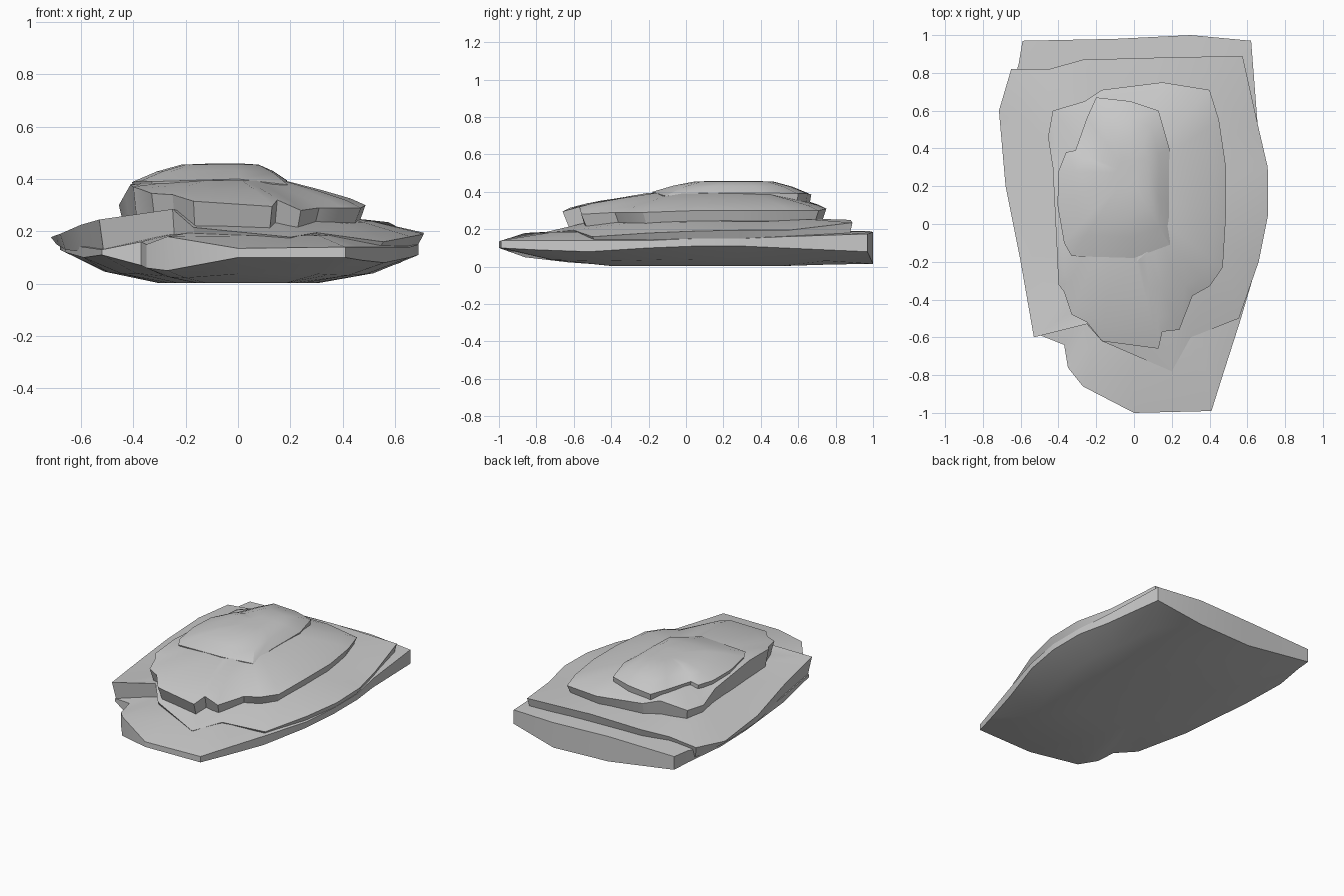
import bpy, bmesh


def slab(name, rim, centre, top, undercut=1.0, bottom=None):
    """Rock layer: rim rows are (x, y, low z, high z); top/bottom rows are (scale, target z, blend)."""
    bm = bmesh.new()
    cx, cy = centre

    def ring(scale, column, target=0.0, blend=0.0):
        return [bm.verts.new((cx + (p[0] - cx) * scale, cy + (p[1] - cy) * scale,
                              p[column] * (1 - blend) + target * blend)) for p in rim]

    rings = []
    for scale, z, blend in reversed(bottom or []):
        rings.append(ring(scale, 2, z, blend))
    rings.append(ring(undercut, 2))
    rings.append(ring(1.0, 3))
    for scale, z, blend in top:
        rings.append(ring(scale, 3, z, blend))
    n = len(rim)
    for a, b in zip(rings, rings[1:]):
        for i in range(n):
            j = (i + 1) % n
            bm.faces.new((a[i], a[j], b[j], b[i]))
    bm.faces.new(rings[-1])
    if bottom:
        bm.faces.new(rings[0][::-1])
    bmesh.ops.triangulate(bm, faces=[f for f in bm.faces if len(f.verts) > 4])
    me = bpy.data.meshes.new(name)
    bm.to_mesh(me)
    bm.free()
    ob = bpy.data.objects.new(name, me)
    bpy.context.collection.objects.link(ob)
    bpy.ops.object.select_all(action='DESELECT')
    bpy.context.view_layer.objects.active = ob
    ob.select_set(True)
    bpy.ops.object.shade_smooth_by_angle(angle=0.45)
    return ob


# bottom slab with dished underside, pointed nose and back ledge
slab("base_slab", [
    (0, -1, .10, .135), (.41, -.99, .10, .14), (.47, -.8, .09, .14), (.56, -.52, .08, .14),
    (.655, -.2, .10, .14), (.69, .05, .11, .15), (.69, .3, .11, .15), (.655, .52, .10, .16),
    (.62, .97, .08, .175), (.3, 1, .015, .185), (-.1, .98, .02, .19), (-.59, .97, .09, .18),
    (-.61, .85, .10, .18), (-.68, .6, .13, .15), (-.66, .3, .12, .15), (-.59, -.2, .10, .14),
    (-.52, -.58, .11, .13), (-.37, -.64, .07, .16), (-.35, -.76, .06, .15), (-.27, -.86, .05, .18)],
    (0, .1), [(.75, .195, .8), (.5, .2, 1)],
    bottom=[(.75, .01, .7), (.45, .003, 1)])

# wide middle slab, split by a notch at the front left
slab("middle_slab", [
    (-.53, -.6, .13, .245), (-.25, -.53, .17, .285), (-.17, -.62, .17, .215), (.2, -.78, .15, .178),
    (.3, -.6, .15, .195), (.555, -.5, .13, .16), (.66, -.2, .14, .18), (.71, .05, .15, .19),
    (.708, .3, .15, .195), (.65, .55, .14, .195), (.575, .89, .13, .235), (.1, .88, .17, .25),
    (-.27, .87, .17, .24), (-.45, .82, .16, .22), (-.65, .82, .12, .2), (-.715, .6, .15, .178),
    (-.68, .2, .13, .19), (-.6, -.2, .12, .225)],
    (0, .1), [(.72, .26, .7), (.5, .26, 1)], undercut=.97)

# upper slab, steep on the left and sloping down to the right
slab("upper_slab", [
    (-.33, -.48, .24, .345), (-.25, -.52, .24, .34), (-.17, -.62, .22, .315), (.13, -.66, .19, .295),
    (.15, -.57, .19, .32), (.24, -.56, .19, .28), (.31, -.38, .21, .29), (.4, -.33, .21, .29),
    (.47, -.23, .22, .29), (.487, .05, .22, .3), (.487, .3, .22, .3), (.45, .55, .22, .3),
    (.4, .71, .22, .3), (.15, .75, .22, .31), (-.17, .71, .22, .33), (-.26, .65, .22, .35),
    (-.43, .6, .22, .31), (-.455, .46, .22, .3), (-.43, .3, .22, .345), (-.41, -.1, .22, .38),
    (-.4, -.32, .22, .37), (-.37, -.36, .23, .36)],
    (-.08, .18), [(.9, .385, .3), (.7, .39, .65), (.45, .395, 1)], undercut=.95)

# small domed cap
slab("cap_slab", [
    (-.37, -.1, .35, .393), (-.33, -.17, .35, .39), (0, -.18, .35, .4), (.19, -.11, .33, .378),
    (.185, .1, .33, .395), (.187, .4, .32, .395), (.13, .6, .32, .39), (-.02, .65, .32, .39),
    (-.2, .67, .32, .385), (-.25, .56, .32, .39), (-.31, .39, .33, .395), (-.36, .38, .33, .38),
    (-.4, .28, .33, .385), (-.405, .1, .33, .388)],
    (-.03, .27), [(.75, .455, .6), (.5, .458, .95), (.2, .459, 1)], undercut=.97)
